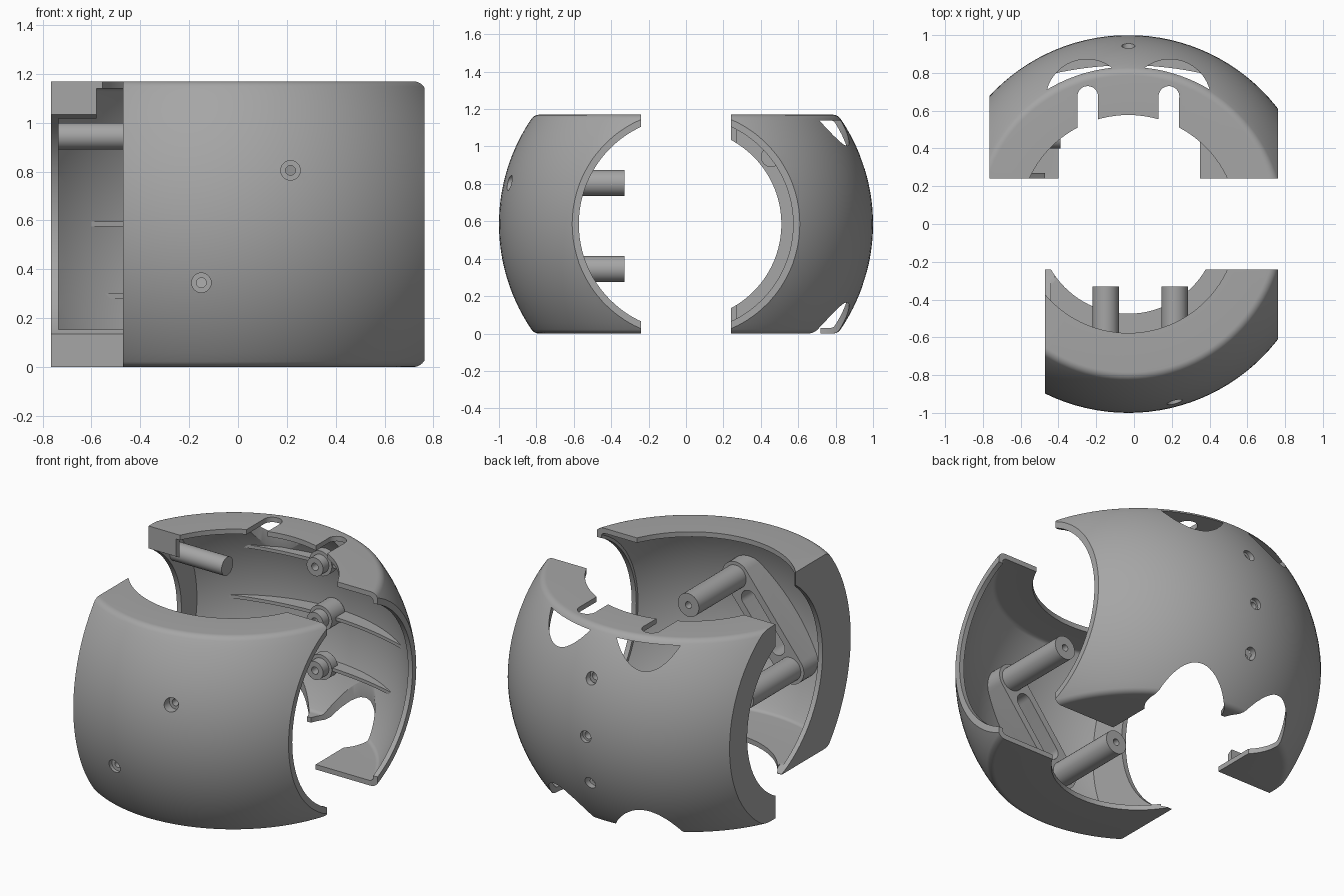
import bpy, bmesh, math
from mathutils import Matrix, Vector

CX, MID = -0.03, 0.585          # shell centre
LEFT, RIGHT = -0.765, 0.763     # side trims
WALL = 0.03

if "Cube" in bpy.data.objects:
    bpy.data.objects.remove(bpy.data.objects["Cube"])

grey = bpy.data.materials.new("dark_grey")
grey.use_nodes = True
grey.diffuse_color = (0.38, 0.38, 0.38, 1)
grey.node_tree.nodes["Principled BSDF"].inputs["Base Color"].default_value = grey.diffuse_color


def make(name, bm):
    bmesh.ops.recalc_face_normals(bm, faces=bm.faces)
    me = bpy.data.meshes.new(name)
    bm.to_mesh(me)
    bm.free()
    me.materials.append(grey)
    ob = bpy.data.objects.new(name, me)
    bpy.context.collection.objects.link(ob)
    return ob


def trim(bm, x=None, y=None, z=None):
    """Keep only the part inside the given (low, high) ranges."""
    for axis, span in enumerate((x, y, z)):
        if span is None:
            continue
        for value, sign in zip(span, (-1, 1)):
            if value is None:
                continue
            co, no = Vector(), Vector()
            co[axis], no[axis] = value, sign
            bmesh.ops.bisect_plane(bm, geom=bm.verts[:] + bm.edges[:] + bm.faces[:],
                                   plane_co=co, plane_no=no, clear_outer=True)
            rim = [e for e in bm.edges if e.is_boundary]
            if rim:
                bmesh.ops.holes_fill(bm, edges=rim, sides=0)


def ball(name, radius, half, fillet, **limits):
    """Sphere with flattened, filleted top and bottom, trimmed to a range."""
    start = math.asin((half - fillet) / (radius - fillet))
    cr, cz = (radius - fillet) * math.cos(start), half - fillet
    upper = [(radius * math.cos(start * i / 14), radius * math.sin(start * i / 14))
             for i in range(15)]
    for i in range(1, 7):
        a = start + (math.pi / 2 - start) * i / 6
        upper.append((cr + fillet * math.cos(a), cz + fillet * math.sin(a)))
    upper.append((0, half))
    prof = [(r, -z) for r, z in reversed(upper[1:])] + upper
    bm = bmesh.new()
    vs = [bm.verts.new((CX + r, 0, MID + z)) for r, z in prof]
    es = [bm.edges.new(p) for p in zip(vs, vs[1:])]
    bmesh.ops.spin(bm, geom=vs + es, cent=(CX, 0, 0), axis=(0, 0, 1),
                   angle=math.tau, steps=112)
    bmesh.ops.remove_doubles(bm, verts=bm.verts, dist=0.0001)
    trim(bm, **limits)
    return make(name, bm)


def rod(name, axis, radius, low, high, u, v, segs=32):
    """Cylinder along an axis; u, v are the other two coordinates in order."""
    mid = (low + high) / 2
    pos, rot = {"x": ((mid, u, v), Matrix.Rotation(math.pi / 2, 4, "Y")),
                "y": ((u, mid, v), Matrix.Rotation(math.pi / 2, 4, "X")),
                "z": ((u, v, mid), Matrix())}[axis]
    bm = bmesh.new()
    bmesh.ops.create_cone(bm, cap_ends=True, segments=segs, radius1=radius, radius2=radius,
                          depth=high - low, matrix=Matrix.Translation(pos) @ rot)
    return make(name, bm)


def box(name, x, y, z):
    bm = bmesh.new()
    bmesh.ops.create_cube(bm, size=1)
    for vert in bm.verts:
        vert.co = [s[0] if c < 0 else s[1] for c, s in zip(vert.co, (x, y, z))]
    return make(name, bm)


def stadium(name, radius, ends, low, high):
    """Long rounded plate between two points, thick along y."""
    a, b = (Vector(e) for e in ends)
    lean = math.atan2(b.y - a.y, b.x - a.x) - math.pi / 2
    bm = bmesh.new()
    ring = []
    for centre, turn in ((b, lean), (a, lean + math.pi)):
        for i in range(17):
            t = turn + math.pi * i / 16
            ring.append(bm.verts.new((centre.x + radius * math.cos(t), low,
                                      centre.y + radius * math.sin(t))))
    side = bmesh.ops.extrude_face_region(bm, geom=[bm.faces.new(ring)])["geom"]
    moved = [g for g in side if isinstance(g, bmesh.types.BMVert)]
    bmesh.ops.translate(bm, verts=moved, vec=(0, high - low, 0))
    if not all(e.is_manifold for e in bm.edges):
        bmesh.ops.holes_fill(bm, edges=[e for e in bm.edges if e.is_boundary], sides=0)
    return make(name, bm)


def carve(ob, *cutters, op="DIFFERENCE"):
    for cutter in cutters:
        cutter.hide_render = True
        mod = ob.modifiers.new("cut", "BOOLEAN")
        mod.operation, mod.solver, mod.object = op, "EXACT", cutter
    deps = bpy.context.evaluated_depsgraph_get()
    mesh = bpy.data.meshes.new_from_object(ob.evaluated_get(deps))
    ob.modifiers.clear()
    ob.data = mesh
    for cutter in cutters:
        bpy.data.objects.remove(cutter)
    return ob


def top_hole():
    return rod("cut_top", "z", 0.577, 1.0, 1.3, CX, 0, 96)


def cavity(x, y):
    return ball("cut_cavity", 0.965, MID - WALL, 0.03, x=x, y=y)


def side_hole(radius, low, high):
    return rod("cut_side", "x", radius, low, high, 0, MID, 96)


parts = []
inner_x = RIGHT - WALL

# Front shell with its screw holes
FL = -0.47
screws = [(-0.15, 0.345, -0.93), (0.215, 0.805, -0.905)]
front = ball("front_shell", 1, MID, 0.05, x=(FL, RIGHT), y=(None, -0.24))
carve(front, cavity((FL + WALL, inner_x), (None, -0.1)), top_hole(),
      rod("cut_bottom", "z", 0.475, -0.1, 0.1, CX, 0, 96),
      side_hole(0.573, 0.7, 0.9), side_hole(0.63, -0.6, -0.42),
      *[rod("cut_screw", "y", 0.04, -1.1, -0.85, u, v) for u, v, _ in screws])
parts.append(front)

# Front bosses and the slotted plate joining them
ends = [s[:2] for s in screws]
plate = stadium("boss_plate", 0.09, ends, -1.0, -0.78)
middle = [tuple(Vector(ends[0]).lerp(Vector(ends[1]), t)) for t in (0.24, 0.76)]
carve(plate, stadium("cut_slot", 0.05, middle, -1.1, -0.7),
      *[rod("cut_screw", "y", 0.04, -1.1, -0.7, u, v) for u, v in ends])
carve(plate, ball("clip", 0.975, MID - 0.01, 0.03), op="INTERSECT")
parts.append(plate)
for i, (u, v, deep) in enumerate(screws):
    boss = rod(f"front_boss_{i + 1}", "y", 0.07, deep, -0.33, u, v)
    parts.append(carve(boss, rod("cut_bore", "y", 0.02, -1.1, -0.2, u, v)))

# Back shell: notched top, windows under the rim and open scalloped bottom
back = ball("back_shell", 1, MID, 0.05, x=(LEFT, RIGHT), y=(0.24, None))
levels = [0.29, MID, 0.915]
cuts = [cavity((LEFT + WALL, inner_x), (0.1, None)), top_hole(),
        box("cut_bottom", (-0.4, 0.35), (0.1, 0.72), (-0.1, 0.1)),
        side_hole(0.573, 0.7, 0.9), side_hole(0.51, -0.9, -0.7)]
for u in (-0.245, 0.185):
    cuts += [box("cut_notch", (u - 0.054, u + 0.054), (0.3, 0.675), (1.05, 1.3)),
             rod("cut_notch_end", "z", 0.055, 1.04, 1.31, u, 0.675)]
for u in (CX - 0.22, CX + 0.22):
    cuts += [rod("cut_window", "z", 0.218, 0.8, 1.14, u, 0.654, 64),
             rod("cut_scallop", "z", 0.218, -0.1, 0.4, u, 0.654, 64)]
cuts += [rod("cut_screw", "y", 0.035, 0.85, 1.2, CX, v) for v in levels]
parts.append(carve(back, *cuts))

# Return walls closing the back shell beside the left opening
for name, right, span in (("upper", -0.58, (MID, None)), ("lower", FL, (None, MID))):
    rib = ball(f"{name}_return_wall", 1, MID, 0.05, x=(LEFT, right),
               y=(0.24, 0.24 + WALL), z=span)
    parts.append(carve(rib, side_hole(0.51, -0.9, -0.3), top_hole()))

# Back bosses, collars and thin crescent wall fins
for i, v in enumerate(levels):
    deep, arc = (0.975, 0.87) if v == MID else (0.905, 0.84)
    boss = rod(f"back_boss_{i + 1}", "y", 0.055, 0.775, deep, CX, v)
    collar = rod(f"back_collar_{i + 1}", "y", 0.075, 0.83, deep - 0.02, CX, v)
    for ob in (boss, collar):
        parts.append(carve(ob, rod("cut_bore", "y", 0.022, 0.5, 1.2, CX, v)))
    fin = ball(f"back_fin_{i + 1}", 0.975, MID - 0.01, 0.03,
               y=(0.6, None), z=(v - 0.01, v + 0.01))
    parts.append(carve(fin, rod("cut_bore", "y", 0.035, 0.5, 1.2, CX, v),
                       rod("cut_arc", "z", 1.8, 0, 1.2, CX, arc - 1.8, 256)))

# Hinge pin
parts.append(rod("side_pin", "x", 0.055, -0.735, -0.39, 0.455, 0.945))

bpy.ops.object.select_all(action="DESELECT")
for ob in parts:
    ob.select_set(True)
bpy.context.view_layer.objects.active = parts[0]
bpy.ops.object.shade_smooth_by_angle(angle=math.radians(30))
